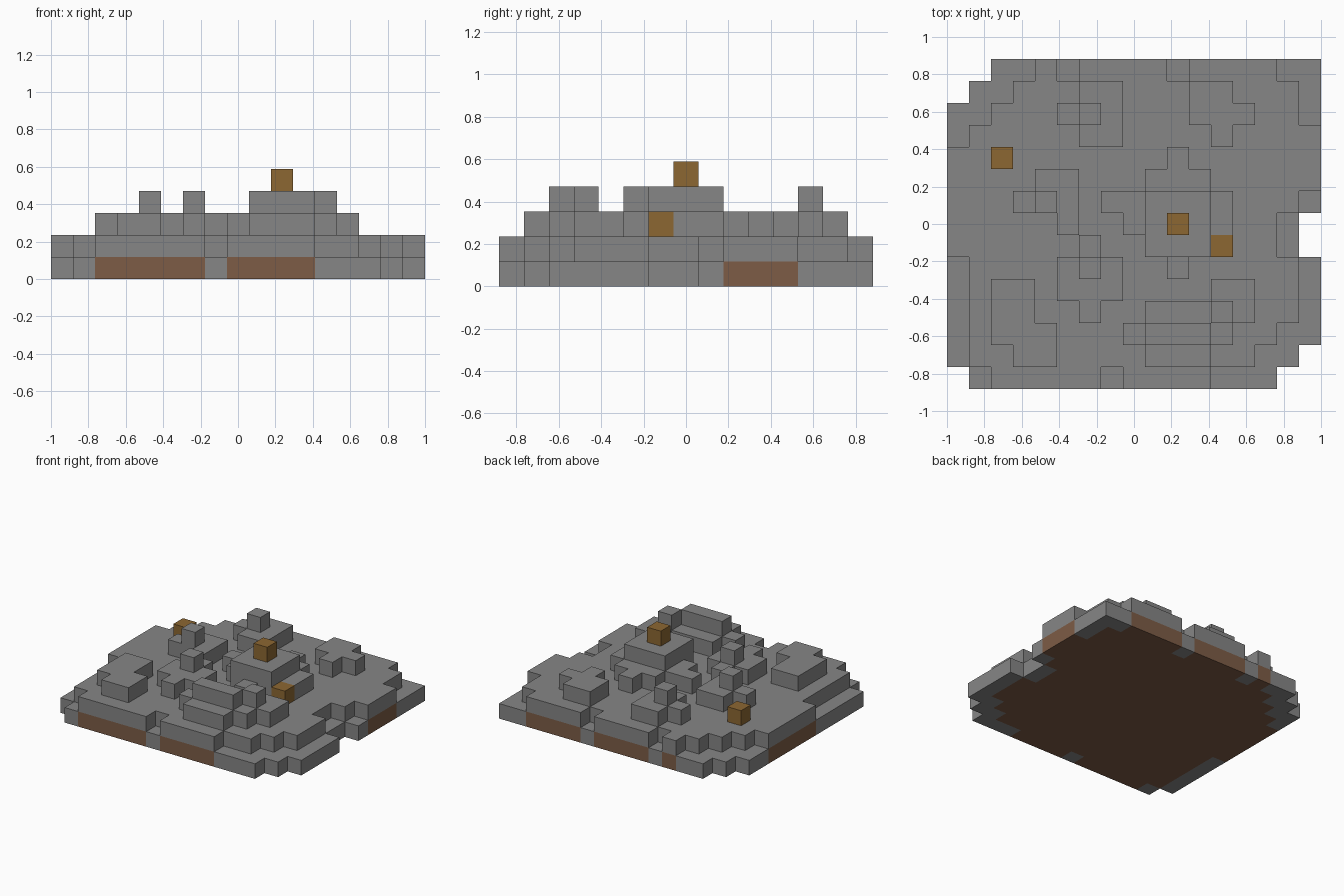
import bpy, bmesh, math
from mathutils import Vector

cube = bpy.data.objects.get("Cube")
if cube:
    bpy.data.objects.remove(cube)

COLS, ROWS = 17, 15
CELL = 2 / COLS


def material(name, color):
    mat = bpy.data.materials.new(name)
    mat.use_nodes = True
    mat.diffuse_color = (*color, 1)
    bsdf = mat.node_tree.nodes["Principled BSDF"]
    bsdf.inputs["Base Color"].default_value = (*color, 1)
    bsdf.inputs["Roughness"].default_value = 0.9
    return mat


stone = material("stone grey", (0.24, 0.24, 0.24))
dirt = material("dirt brown", (0.205, 0.107, 0.061))
ore = material("ore ochre", (0.262, 0.136, 0.032))


def area(col, row, wide=1, deep=1):
    """Set of ground cells in a rectangle."""
    return {(c, r) for c in range(col, col + wide) for r in range(row, row + deep)}


def union(*areas):
    return set().union(*areas)


def layer(cells, level):
    return {(c, r, level) for c, r in cells}


parts = []


def part(name, mat, *layers):
    parts.append((name, mat, union(*layers)))


# Ground plan: missing corners and notch, then the low rim cells
missing = union(area(0, 0), area(15, 0, 2), area(16, 1), area(16, 6, 1, 2),
                area(0, 13), area(0, 14, 2))
low = union(
    area(0, 1, 1, 5), area(1, 0), area(7, 0), area(12, 0, 3),           # front, left
    area(14, 1, 2), area(15, 2, 2), area(16, 3, 1, 3),                  # front right steps
    area(15, 6, 1, 2), area(16, 8), area(16, 12, 1, 3), area(15, 14),   # right
    area(10, 14), area(5, 14), area(2, 14, 2),                          # back
    area(1, 13, 2), area(0, 12, 2), area(0, 11))                        # back left steps
plan = area(0, 0, COLS, ROWS) - missing
part("dirt_base", dirt, layer(plan - low, 0))
part("stone_rim", stone, layer(low, 0))
part("stone_ground", stone, layer(plan - low, 1))

# Rock outcrops: lower tier, then upper tier
part("centre_outcrop", stone,
     layer(union(area(9, 6, 3, 3), area(10, 5), area(8, 7, 5), area(7, 8, 6),
                 area(9, 9, 3), area(10, 10)), 2),
     layer(area(9, 6, 3, 3), 3))
part("front_outcrop", stone,
     layer(union(area(9, 1, 3), area(8, 2, 5), area(9, 3, 5), area(12, 4, 2)), 2),
     layer(union(area(9, 2, 3), area(12, 3)), 3))
part("front_left_slab", stone,
     layer(union(area(2, 2, 2, 3), area(3, 1, 2, 2)), 2))
part("inner_front_outcrop", stone,
     layer(union(area(6, 3), area(5, 4, 3, 2), area(6, 6)), 2),
     layer(area(6, 5), 3))
part("side_outcrop", stone,
     layer(union(area(4, 9, 2), area(3, 8, 3), area(5, 7)), 2),
     layer(area(4, 8), 3))
part("back_outcrop", stone,
     layer(union(area(6, 11, 2, 3), area(5, 12)), 2),
     layer(area(6, 12), 3))
part("back_corner_slab", stone,
     layer(union(area(11, 12, 3), area(11, 13, 2), area(12, 11)), 2))

# Ore blocks
part("summit_ore", ore, layer(area(10, 7), 4))
part("side_ore", ore, layer(area(12, 6), 2))
part("back_ore", ore, layer(area(2, 10), 2))

solid = union(*(cells for _, _, cells in parts))
DIRECTIONS = [Vector(d) for d in ((1, 0, 0), (-1, 0, 0), (0, 1, 0),
                                  (0, -1, 0), (0, 0, 1), (0, 0, -1))]


def build(name, mat, cells):
    """Skin the cells with their exposed faces, merged into flat panels."""
    bm = bmesh.new()
    for cell in sorted(cells):
        for d in DIRECTIONS:
            if tuple(int(a + b) for a, b in zip(cell, d)) in solid:
                continue
            u = Vector((d.y, d.z, d.x))
            v = d.cross(u)
            middle = Vector(cell) + Vector((0.5, 0.5, 0.5)) + d / 2
            corners = [middle + (u * a + v * b) / 2
                       for a, b in ((-1, -1), (1, -1), (1, 1), (-1, 1))]
            bm.faces.new([bm.verts.new(
                ((p.x - COLS / 2) * CELL, (p.y - ROWS / 2) * CELL, p.z * CELL))
                for p in corners])
    bmesh.ops.remove_doubles(bm, verts=bm.verts, dist=CELL / 100)
    bmesh.ops.dissolve_limit(bm, angle_limit=math.radians(1),
                             verts=bm.verts, edges=bm.edges)
    mesh = bpy.data.meshes.new(name)
    bm.to_mesh(mesh)
    bm.free()
    mesh.materials.append(mat)
    bpy.context.collection.objects.link(bpy.data.objects.new(name, mesh))


for entry in parts:
    build(*entry)
